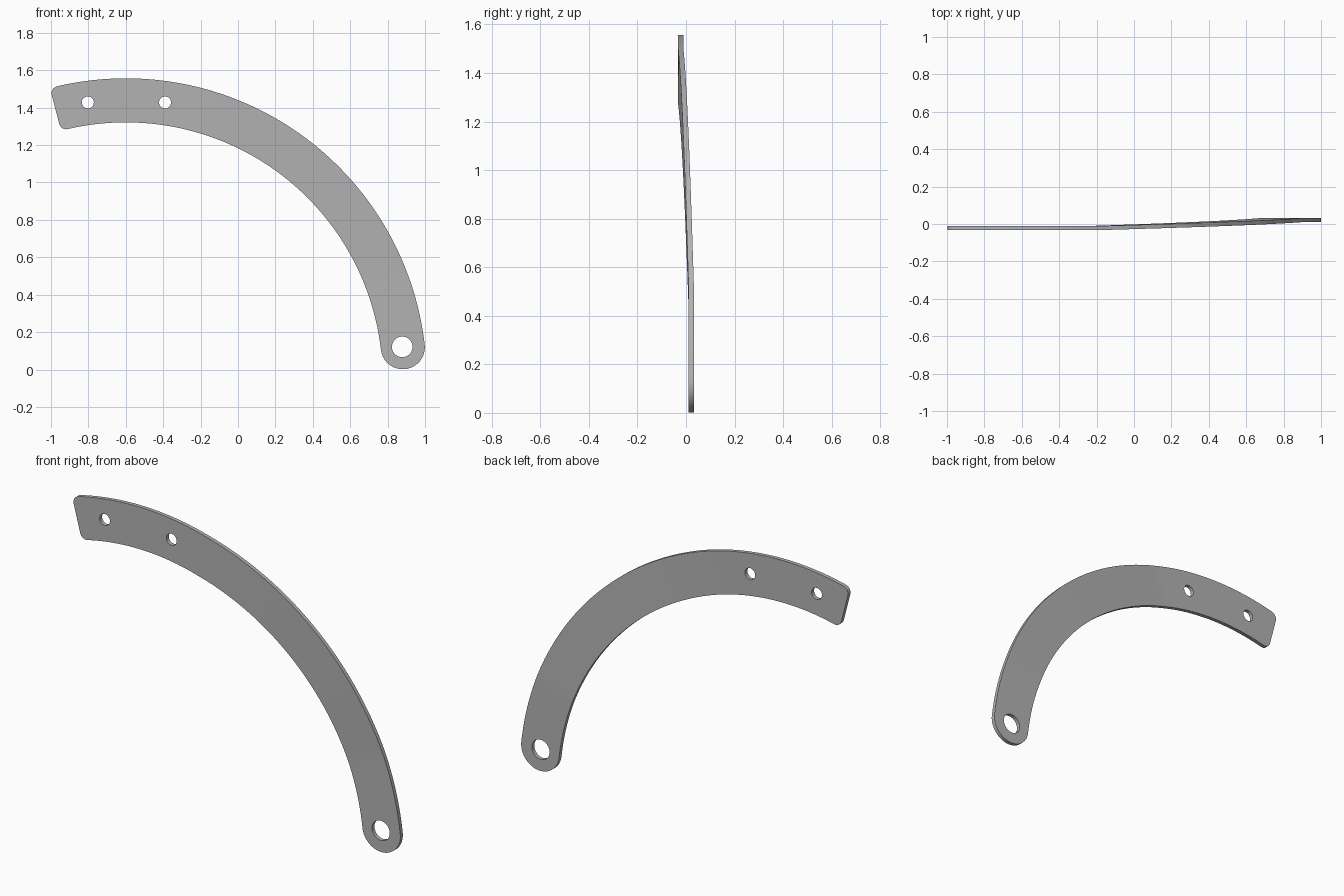
import bpy, bmesh, math
from mathutils import Vector

if "Cube" in bpy.data.objects:
    bpy.data.objects.remove(bpy.data.objects["Cube"])

CENTRE = Vector((-0.6, 0, -0.052))
RADIUS, HALF_W, HALF_T = 1.491, 0.1178, 0.011
START, END = math.radians(6.6), math.radians(104.6)        # eye end, square end
BEND_A, BEND_B = math.radians(21.4), math.radians(74)      # joggle limits
OFFSET, CORNER = 0.021, 0.038


def radial(a):
    return Vector((math.cos(a), 0, math.sin(a)))


def depth(a):
    """Joggle: back plane near the eye, front plane near the square end."""
    t = min(max((a - BEND_A) / (BEND_B - BEND_A), 0), 1)
    return OFFSET * (1 - 2 * t)


# Stations along the bar: (centre point, outward direction, half width)
stations = []
out = radial(START)
tangent = Vector((out.z, 0, -out.x))
for i in range(25):                                        # round eye end
    q = math.pi / 2 * i / 24
    p = CENTRE + out * RADIUS + tangent * HALF_W * math.cos(q)
    p.y = OFFSET
    stations.append((p, out, HALF_W * math.sin(q)))

corner_angle = CORNER / RADIUS
angles = [START + (BEND_A - START) * i / 10 for i in range(1, 11)]
angles += [BEND_A + (BEND_B - BEND_A) * i / 40 for i in range(1, 41)]
last = END - corner_angle
angles += [BEND_B + (last - BEND_B) * i / 24 for i in range(1, 25)]
widths = [HALF_W] * len(angles)
for i in range(1, 9):                                      # rounded corners
    q = math.pi / 2 * i / 8
    angles.append(last + corner_angle * math.sin(q))
    widths.append(HALF_W - CORNER * (1 - math.cos(q)))
for a, w in zip(angles, widths):
    p = CENTRE + radial(a) * RADIUS
    p.y = depth(a)
    stations.append((p, radial(a), w))

# Curved bar lofted through rectangular sections
bm = bmesh.new()
rings = []
for p, d, w in stations:
    rings.append([bm.verts.new(p + d * w * s + Vector((0, HALF_T * t, 0)))
                  for s, t in ((-1, -1), (1, -1), (1, 1), (-1, 1))])
for r, s in zip(rings, rings[1:]):
    for k in range(4):
        bm.faces.new((r[k], r[(k + 1) % 4], s[(k + 1) % 4], s[k]))
bm.faces.new(rings[-1])
bmesh.ops.remove_doubles(bm, verts=bm.verts, dist=1e-5)
bmesh.ops.dissolve_degenerate(bm, edges=bm.edges, dist=1e-5)
bmesh.ops.holes_fill(bm, edges=[e for e in bm.edges if e.is_boundary])
bmesh.ops.recalc_face_normals(bm, faces=bm.faces)
mesh = bpy.data.meshes.new("curved_bar")
bm.to_mesh(mesh)
bm.free()
bar = bpy.data.objects.new("curved_bar", mesh)
bpy.context.collection.objects.link(bar)

# Plain grey metal
grey = bpy.data.materials.new("grey_metal")
grey.use_nodes = True
colour = (0.45, 0.45, 0.45, 1)
grey.diffuse_color = colour
grey.node_tree.nodes["Principled BSDF"].inputs["Base Color"].default_value = colour
mesh.materials.append(grey)


def drill(x, z, r):
    """Cut a round hole through the bar."""
    bpy.ops.mesh.primitive_cylinder_add(vertices=48, radius=r, depth=0.3,
                                        location=(x, 0, z),
                                        rotation=(math.pi / 2, 0, 0))
    cutter = bpy.context.object
    cutter.name = "hole_cutter"
    cutter.hide_render = True
    cutter.data.materials.append(grey)
    bpy.ops.object.select_all(action="DESELECT")
    bar.select_set(True)
    bpy.context.view_layer.objects.active = bar
    cut = bar.modifiers.new("hole", "BOOLEAN")
    cut.operation = "DIFFERENCE"
    cut.solver = "EXACT"
    cut.object = cutter
    bpy.ops.object.modifier_apply(modifier=cut.name)
    bpy.data.objects.remove(cutter)


# Two bolt holes and the pivot eye
drill(-0.803, 1.428, 0.032)
drill(-0.39, 1.428, 0.032)
drill(0.878, 0.121, 0.055)

bpy.ops.object.shade_smooth_by_angle(angle=math.radians(30))
